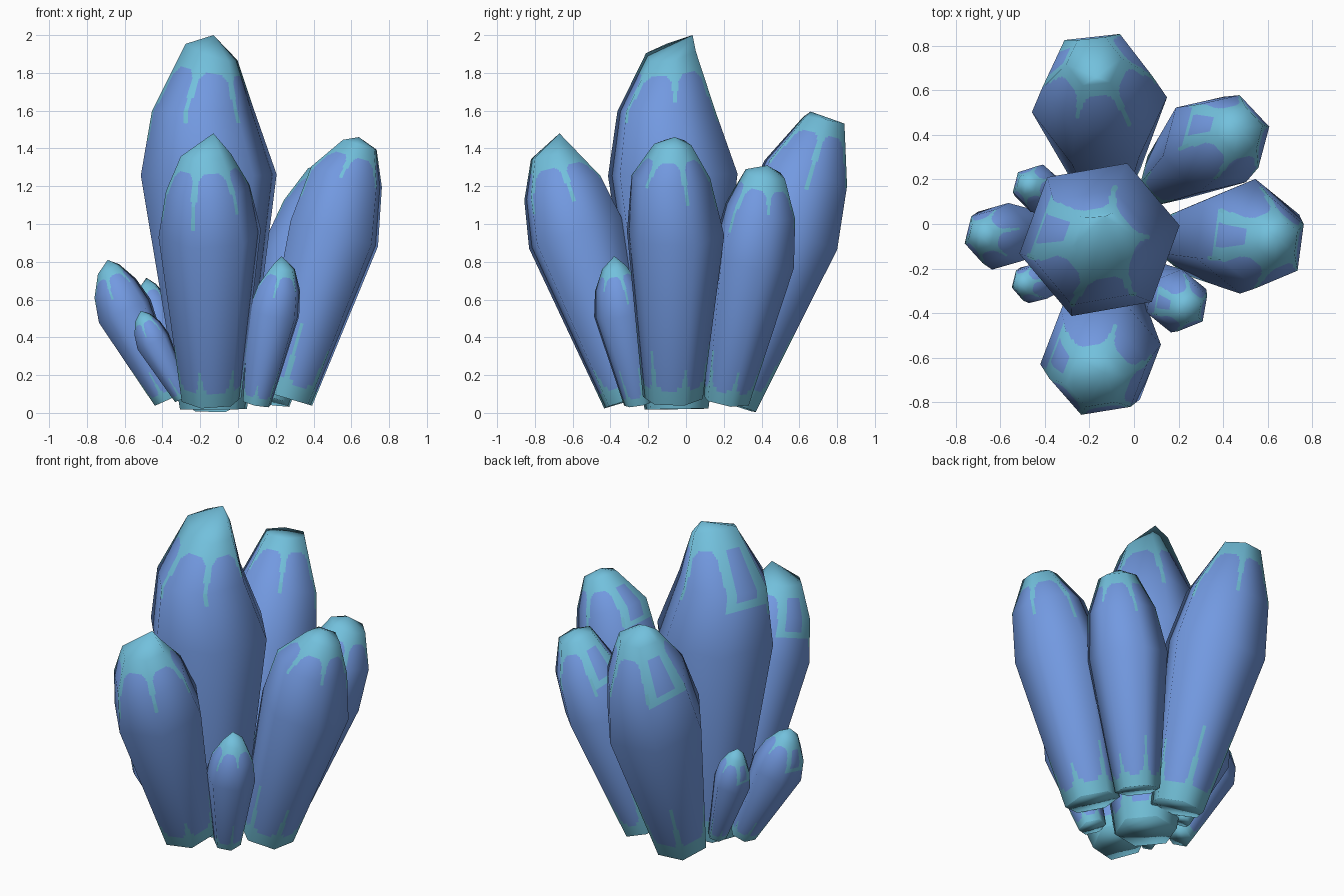
import bpy, math, random
from mathutils import Vector as V

if "Cube" in bpy.data.objects:
    bpy.data.objects.remove(bpy.data.objects["Cube"])

random.seed(4)


def material(name, rgb):
    m = bpy.data.materials.new(name)
    m.diffuse_color = (*rgb, 1)
    m.use_nodes = True
    m.node_tree.nodes["Principled BSDF"].inputs["Base Color"].default_value = m.diffuse_color
    return m


MATS = [material("crystal blue", (0.17, 0.32, 0.75)),
        material("tip light teal", (0.17, 0.53, 0.72)),
        material("streak teal", (0.16, 0.50, 0.65))]

SIDES, SUB = 6, 20          # six sides, each cut finely for the painted pattern
COLS = SIDES * SUB
ROWS = (36, 22, 26)         # rows in each of the three spans


def paint(t, c, tops, feet):
    """Colour index from height along the crystal (t) and position on its side."""
    k = int(c // SUB)
    u = (c - k * SUB) / SUB * 2 - 1
    edge = (k + (1 if u > 0 else 0)) % SIDES
    e = max(0, (abs(u) - 0.2) / 0.8)
    streak = max(0, min(1, (abs(u) - 0.72) / 0.2)) ** 2
    arch = 0.95 - 0.06 * e ** 3 - tops[edge] * streak
    foot = 0.06 + 0.05 * e ** 3 + feet[edge] * streak
    if t > arch:
        return 1 if t > 0.84 else 2
    if t < foot:
        return 2
    # one side carries a separate small panel near the tip
    if k == 2 and (0.785 < t < 0.81 or (t >= 0.81 and abs(u) > 0.5)):
        return 1
    return 0


def crystal(name, base, wide, top, apex, r0, r1, r2, rot,
            shoulder=None, r_sh=None, tilt=(0, 0)):
    base, wide, top, apex = V(base), V(wide), V(top), V(apex)
    axis = (top - base).normalized()
    e1 = (V((1, 0, 0)) - axis * axis.x).normalized()
    e2 = axis.cross(e1)
    shoulder = V(shoulder) if shoulder else wide.lerp(top, 0.55)
    # rings: centre, radius, outward slope of the normal, extra tilt
    rings = [(base, r0, -0.15, (0, 0)), (wide, r1, 0.08, (0, 0)),
             (shoulder, r_sh or r1 * 0.83, 0.4, (0, 0)), (top, r2, 0.9, tilt)]

    def corner(ring, k):
        a = math.radians(rot + 60 * k)
        d = e1 * math.cos(a) + e2 * math.sin(a)
        p = ring[0] + d * ring[1]
        p.z += ring[1] * (d.x * ring[3][0] + d.y * ring[3][1])
        p.z = max(p.z, 0)
        return p, (d + axis * ring[2]).normalized()

    def ring_point(ring, c):
        k, f = c // SUB, (c % SUB) / SUB
        p, n = corner(ring, k)
        q, m = corner(ring, k + 1)
        return p.lerp(q, f), n.lerp(m, f)

    lengths = [(rings[i + 1][0] - rings[i][0]).length for i in range(3)]
    total = sum(lengths)
    verts, norms, ts = [], [], []
    for s in range(3):
        for j in range(ROWS[s] + (s == 2)):
            f = j / ROWS[s]
            ts.append((sum(lengths[:s]) + f * lengths[s]) / total)
            for c in range(COLS):
                p, n = ring_point(rings[s], c)
                q, m = ring_point(rings[s + 1], c)
                verts.append(p.lerp(q, f))
                norms.append(n.lerp(m, f).normalized())

    tops = [random.choice((0.04, 0.1, 0.15)) for _ in range(SIDES)]
    feet = [random.choice((0.05, 0.12, 0.18)) for _ in range(SIDES)]
    faces, idx = [], []
    for j in range(len(ts) - 1):
        for c in range(COLS):
            d = (c + 1) % COLS
            faces.append((j * COLS + c, j * COLS + d,
                          (j + 1) * COLS + d, (j + 1) * COLS + c))
            idx.append(paint((ts[j] + ts[j + 1]) / 2, c + 0.5, tops, feet))
    # pointed cap
    last = (len(ts) - 1) * COLS
    verts.append(apex)
    norms.append(axis)
    tip = len(verts) - 1
    for c in range(COLS):
        faces.append((last + c, last + (c + 1) % COLS, tip))
        idx.append(1)
    # flat foot, softly shaded into the sides
    foot = len(verts)
    for c in range(COLS):
        verts.append(verts[c].copy())
        norms.append((norms[c] - axis * 0.5).normalized())
    faces.append(tuple(foot + c for c in reversed(range(COLS))))
    idx.append(2)

    me = bpy.data.meshes.new(name)
    me.from_pydata(verts, [], faces)
    for m in MATS:
        me.materials.append(m)
    me.polygons.foreach_set("material_index", idx)
    me.polygons.foreach_set("use_smooth", [True] * len(faces))
    me.update()
    me.normals_split_custom_set_from_vertices([tuple(n) for n in norms])
    ob = bpy.data.objects.new(name, me)
    bpy.context.collection.objects.link(ob)


# large crystals
crystal("centre_crystal", (-0.13, -0.05, 0.02), (-0.155, -0.07, 1.26),
        (-0.14, -0.08, 1.91), (-0.13, 0.035, 2.0), 0.18, 0.365, 0.14, 10,
        (-0.185, -0.105, 1.60), 0.275, (-0.35, 0.15))
crystal("front_crystal", (-0.14, -0.29, 0.07), (-0.15, -0.585, 0.95),
        (-0.17, -0.70, 1.365), (-0.13, -0.67, 1.48), 0.16, 0.275, 0.135, 10,
        (-0.16, -0.655, 1.19), 0.225, (0, -0.15))
crystal("back_crystal", (-0.13, 0.23, 0.05), (-0.155, 0.535, 0.95),
        (-0.18, 0.73, 1.55), (-0.17, 0.66, 1.595), 0.16, 0.305, 0.125, 6,
        (-0.165, 0.635, 1.27), 0.25, (0, 0.15))
crystal("right_crystal", (0.25, -0.07, 0.08), (0.51, -0.055, 0.95),
        (0.645, -0.07, 1.42), (0.64, -0.06, 1.46), 0.16, 0.26, 0.10, 22,
        (0.575, -0.08, 1.25), 0.21)
crystal("back_right_crystal", (0.15, 0.21, 0.07), (0.345, 0.355, 0.82),
        (0.475, 0.42, 1.265), (0.47, 0.43, 1.31), 0.13, 0.23, 0.11, 15,
        (0.425, 0.395, 1.07), 0.195)
# small crystals
crystal("small_left_crystal", (-0.37, -0.04, 0.07), (-0.60, -0.055, 0.54),
        (-0.685, -0.05, 0.76), (-0.69, -0.05, 0.81), 0.08, 0.155, 0.065, 15,
        (-0.65, -0.055, 0.66), 0.125)
crystal("small_front_right_crystal", (0.10, -0.25, 0.05), (0.19, -0.345, 0.53),
        (0.24, -0.38, 0.77), (0.23, -0.38, 0.83), 0.08, 0.145, 0.065, 20)
crystal("small_front_left_crystal", (-0.29, -0.23, 0.08), (-0.45, -0.265, 0.38),
        (-0.505, -0.27, 0.505), (-0.515, -0.27, 0.54), 0.05, 0.095, 0.045, 15)
crystal("small_back_left_crystal", (-0.28, 0.09, 0.08), (-0.435, 0.16, 0.49),
        (-0.48, 0.18, 0.67), (-0.485, 0.18, 0.715), 0.055, 0.11, 0.05, 15)
